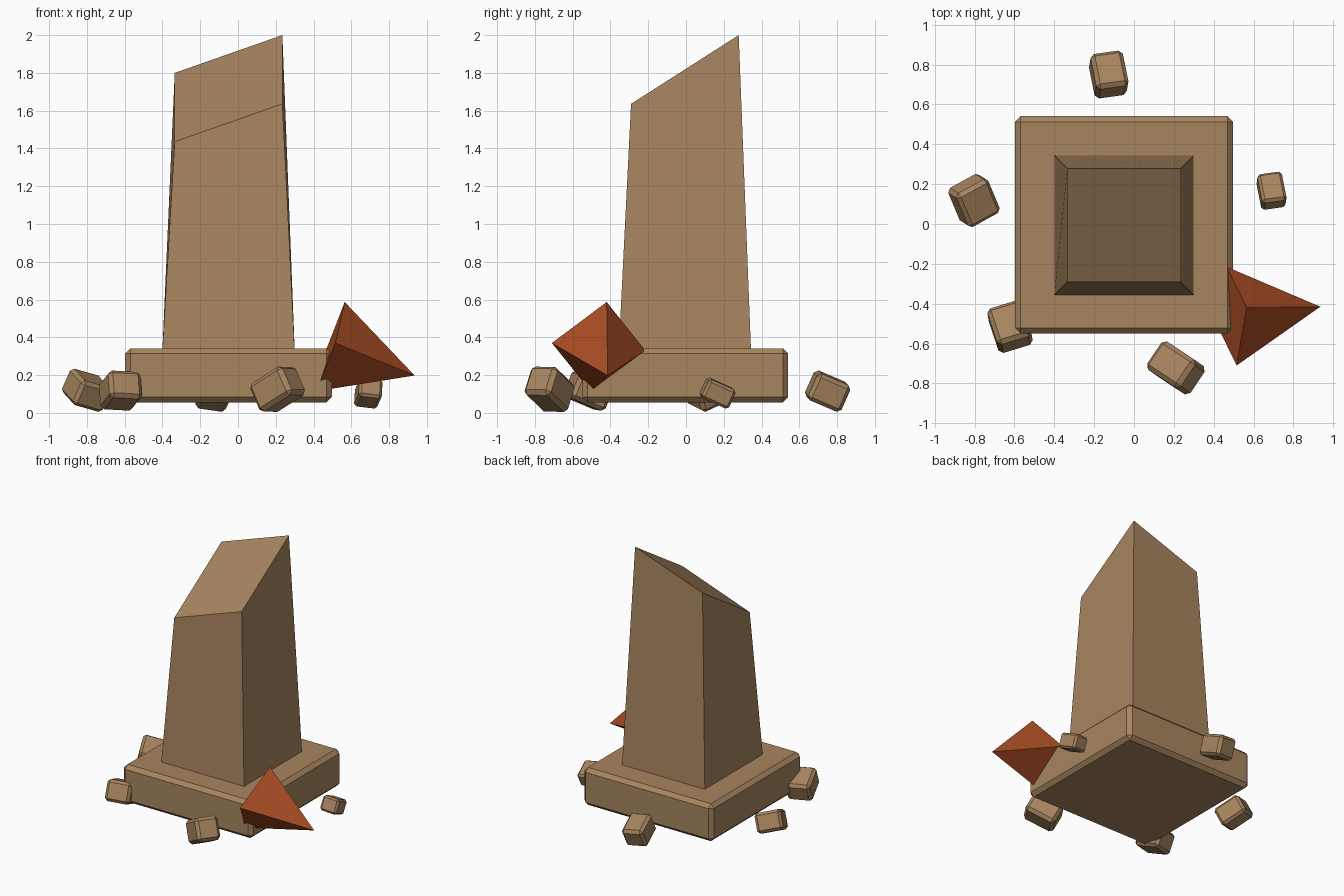
import bpy, bmesh, math
from mathutils import Vector, Euler

if "Cube" in bpy.data.objects:
    bpy.data.objects.remove(bpy.data.objects["Cube"])


def material(name, rgb):
    m = bpy.data.materials.new(name)
    m.diffuse_color = (*rgb, 1)
    m.use_nodes = True
    m.node_tree.nodes["Principled BSDF"].inputs["Base Color"].default_value = m.diffuse_color
    return m


SAND = material("sandstone", (0.39, 0.235, 0.115))
RUST = material("rust_red", (0.40, 0.075, 0.018))


def finish(name, bm, mat):
    bmesh.ops.recalc_face_normals(bm, faces=bm.faces)
    me = bpy.data.meshes.new(name)
    bm.to_mesh(me)
    bm.free()
    me.materials.append(mat)
    ob = bpy.data.objects.new(name, me)
    bpy.context.collection.objects.link(ob)
    return ob


def block(name, centre, size, bevel, rot=(0, 0, 0)):
    bm = bmesh.new()
    bmesh.ops.create_cube(bm, size=1)
    bmesh.ops.scale(bm, vec=size, verts=bm.verts)
    bmesh.ops.bevel(bm, geom=bm.edges[:], offset=bevel, segments=1, affect='EDGES')
    ob = finish(name, bm, SAND)
    ob.location = centre
    ob.rotation_euler = Euler([math.radians(a) for a in rot])
    return ob


# plinth slab with chamfered edges
block("plinth", (-0.05, -0.004, 0.199), (1.094, 1.09, 0.286), 0.028)

# tapered pillar with a slanted broken top
bm = bmesh.new()
bmesh.ops.create_cube(bm, size=2)
for v in bm.verts:
    sx, sy, top = v.co.x, v.co.y, v.co.z > 0
    half = 0.285 if top else 0.35
    z = 1.718 + 0.1 * sx + 0.182 * sy if top else 0.335
    v.co = (-0.05 + half * sx, -0.006 + half * sy, z)
finish("pillar", bm, SAND)

# four-sided spike lying against the plinth corner
bm = bmesh.new()
base = [bm.verts.new(p) for p in ((0.565, -0.42, 0.587), (0.515, -0.71, 0.37),
                                  (0.415, -0.505, 0.115), (0.465, -0.215, 0.33))]
tip = bm.verts.new((0.935, -0.415, 0.198))
bm.faces.new(base)
for i in range(4):
    bm.faces.new((base[i], base[(i + 1) % 4], tip))
finish("fallen_spike", bm, RUST)

# scattered rubble: centre, size, rotation in degrees
rubble = [
    ((0.69, 0.167, 0.105), (0.125, 0.16, 0.11), (-24, 7, 8)),
    ((-0.127, 0.75, 0.115), (0.165, 0.195, 0.155), (-23, 8, 8)),
    ((-0.803, 0.118, 0.12), (0.187, 0.2, 0.145), (-24, -14, -151)),
    ((-0.622, -0.515, 0.118), (0.18, 0.205, 0.155), (-22, 3, 17)),
    ((0.21, -0.722, 0.125), (0.17, 0.23, 0.17), (-28, 1, 56)),
]
for i, (c, s, r) in enumerate(rubble):
    block(f"rubble_{i + 1}", c, s, 0.13 * min(s), r)
